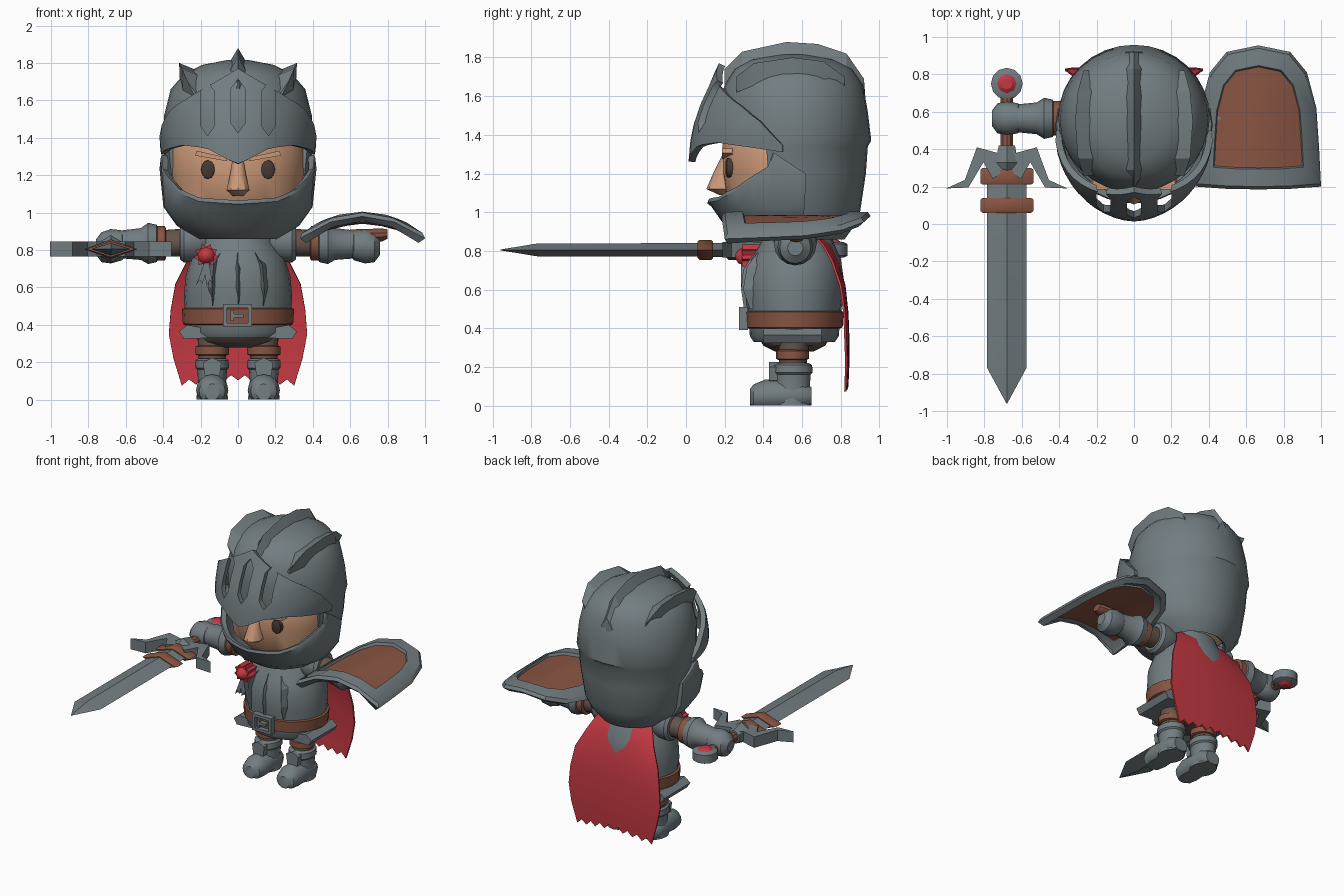
import bpy, bmesh, math
from mathutils import Vector

if "Cube" in bpy.data.objects:
    bpy.data.objects.remove(bpy.data.objects["Cube"])


def material(name, r, g, b):
    m = bpy.data.materials.new(name)
    m.diffuse_color = (r, g, b, 1)
    m.use_nodes = True
    m.node_tree.nodes["Principled BSDF"].inputs["Base Color"].default_value = m.diffuse_color
    return m


STEEL = material("steel_grey", 0.17, 0.205, 0.22)
LEATHER = material("leather_brown", 0.25, 0.09, 0.055)
CLOTH = material("dark_cloth", 0.13, 0.088, 0.068)
SKIN = material("skin", 0.60, 0.32, 0.19)
RED = material("red", 0.55, 0.04, 0.055)
EYE = material("eye_brown", 0.06, 0.04, 0.035)


def build(name, verts, faces, mats, thick=0, cutters=(), rule=None, fix=True, angle=35):
    """Make an object, apply solidify and cuts, then shade it."""
    bm = bmesh.new()
    vs = [bm.verts.new(v) for v in verts]
    for i, f in enumerate(faces):
        face = bm.faces.new([vs[k] for k in f])
        if rule:
            face.material_index = rule(i)
    if fix:
        bmesh.ops.recalc_face_normals(bm, faces=bm.faces)
    me = bpy.data.meshes.new(name)
    bm.to_mesh(me)
    bm.free()
    for m in (mats if isinstance(mats, list) else [mats]):
        me.materials.append(m)
    ob = bpy.data.objects.new(name, me)
    bpy.context.collection.objects.link(ob)
    bpy.ops.object.select_all(action='DESELECT')
    ob.select_set(True)
    bpy.context.view_layer.objects.active = ob
    if thick:
        mod = ob.modifiers.new("thickness", 'SOLIDIFY')
        mod.thickness, mod.offset = thick, -1
        bpy.ops.object.modifier_apply(modifier=mod.name)
    for c in cutters:
        mod = ob.modifiers.new("cut", 'BOOLEAN')
        mod.operation, mod.object = 'DIFFERENCE', c
        bpy.ops.object.modifier_apply(modifier=mod.name)
    bpy.ops.object.shade_smooth_by_angle(angle=math.radians(angle))
    return ob


def place(axis, p, a, b):
    return {'x': (p, a, b), 'y': (a, p, b), 'z': (a, b, p)}[axis]


def loft(name, axis, rings, mat, n=16, floor=None, skip=None, thick=0):
    """Elliptic rings (position, centre a, centre b, radius a, radius b) along an axis."""
    V = []
    for p, ca, cb, ra, rb in rings:
        for k in range(n):
            t = 2 * math.pi * k / n
            v = place(axis, p, ca + ra * math.sin(t), cb + rb * math.cos(t))
            V.append((v[0], v[1], max(v[2], floor)) if floor is not None else v)
    F = [(i * n + k, i * n + (k + 1) % n, (i + 1) * n + (k + 1) % n, (i + 1) * n + k)
         for i in range(len(rings) - 1) for k in range(n)]
    if skip:
        F = [f for f in F if not skip(sum((Vector(V[k]) for k in f), Vector()) / 4)]
    else:
        F.append(tuple(range(n)))
    F.append(tuple(range((len(rings) - 1) * n, len(rings) * n)))
    return build(name, V, F, mat, thick)


def prism(name, axis, pts, lo, hi, mat):
    n = len(pts)
    V = [place(axis, h, *p) for h in (lo, hi) for p in pts]
    F = [tuple(range(n)), tuple(range(n, 2 * n))]
    F += [(k, (k + 1) % n, n + (k + 1) % n, n + k) for k in range(n)]
    return build(name, V, F, mat)


def box(name, x0, x1, y0, y1, z0, z1, mat):
    return prism(name, 'z', [(x0, y0), (x1, y0), (x1, y1), (x0, y1)], z0, z1, mat)


def ridge(name, tips, drop, w, mat):
    """Roof-shaped fin: a tip line over a wider base that narrows at both ends."""
    V, last = [], len(tips) - 1
    for i, t in enumerate(tips):
        t, s = Vector(t), 0.15 if i in (0, last) else 1
        base = t + Vector(drop)
        V += [t, base + Vector(w) * s, base - Vector(w) * s]
    F = [(3 * i + k, 3 * i + (k + 1) % 3, 3 * i + 3 + (k + 1) % 3, 3 * i + 3 + k)
         for i in range(last) for k in range(3)]
    build(name, V, F + [(0, 1, 2), (3 * last, 3 * last + 1, 3 * last + 2)], mat, angle=20)


def grid(name, cols, mat, thick, cutters=()):
    m = len(cols[0])
    V = [p for c in cols for p in c]
    F = [(i * m + j, (i + 1) * m + j, (i + 1) * m + j + 1, i * m + j + 1)
         for i in range(len(cols) - 1) for j in range(m - 1)]
    return build(name, V, F, mat, thick, cutters, fix=False)


def table(x, rows):
    for (a, va), (b, vb) in zip(rows, rows[1:]):
        if x <= b:
            return va + (vb - va) * max(0, (x - a) / (b - a))
    return rows[-1][1]


# Head and face
loft("face", 'z', [(.93, 0, .5, .2, .18), (1.05, 0, .5, .33, .29), (1.2, 0, .5, .36, .31),
                   (1.35, 0, .5, .36, .31), (1.46, 0, .5, .3, .25)], SKIN, 28)
loft("nose", 'z', [(1.09, 0, .2, .03, .03), (1.12, 0, .185, .065, .08), (1.2, 0, .195, .045, .055),
                   (1.29, 0, .21, .03, .025)], SKIN, 10)
for s in (-1, 1):
    loft("eye", 'y', [(.205, s * .16, 1.23, .022, .034), (.212, s * .16, 1.23, .036, .05),
                      (.25, s * .16, 1.23, .038, .052)], EYE, 12)
    prism("brow", 'y', [(s * .06, 1.275), (s * .23, 1.305), (s * .22, 1.33), (s * .06, 1.295)],
          .185, .24, SKIN)

# Helmet bowl, open at the face
bowl = [(.86, .23, .34, .82), (.93, .31, .29, .87), (1.0, .35, .25, .9), (1.2, .385, .2, .93),
        (1.34, .40, .18, .94), (1.37, .405, .18, .958), (1.52, .395, .17, .94), (1.66, .36, .2, .915),
        (1.74, .29, .25, .86), (1.79, .19, .34, .76), (1.815, .06, .49, .62)]
loft("helmet_bowl", 'z', [(z, 0, (a + b) / 2, r, (b - a) / 2) for z, r, a, b in bowl], STEEL, 32,
     skip=lambda c: c.z < 1.36 and c.y < .45, thick=.025)

# Visor with three slots
cutters = []
for x, z in ((-.163, 1.555), (0, 1.57), (.163, 1.555)):
    c = prism("slot_cutter", 'y', [(x, z - .145), (x + .038, z - .09), (x + .038, z + .09),
                                   (x, z + .145), (x - .038, z + .09), (x - .038, z - .09)], -.2, .21, STEEL)
    c.hide_render = True
    c.hide_set(True)
    cutters.append(c)
cols = []
for i in range(-12, 13):
    t = i * 7.5
    a, col = abs(t), []
    lo = table(a, [(0, 1.262), (8, 1.285), (24, 1.345), (45, 1.36), (70, 1.335), (90, 1.31)])
    hi = table(a, [(0, 1.77), (30, 1.66), (60, 1.55), (75, 1.47), (90, 1.345)])
    for j in range(6):
        z = lo + (hi - lo) * j / 5
        ry = table(z, [(1.26, .487), (1.4, .475), (1.52, .445), (1.77, .33)])
        rx = table(z, [(1.26, .405), (1.42, .425), (1.56, .415), (1.77, .34)])
        col.append((rx * math.sin(math.radians(t)), .5 - ry * math.cos(math.radians(t)), z))
    cols.append(col)
grid("visor", cols, STEEL, .035, cutters)

# Jaw guard
cols = []
for t in [-104, -92, -80, -76, -65] + list(range(-50, 51, 10)) + [65, 76, 80, 92, 104]:
    top = table(abs(t), [(0, 1.065), (30, 1.08), (50, 1.13), (76, 1.235), (80, 1.31), (104, 1.2)])
    r = math.radians(t)
    cols.append([(.42 * k * math.sin(r), .52 - .41 * k * math.cos(r), z) for z, k in
                 ((.86, .52), (.93, .78), (1.03, .95), (top - .02, 1.0), (top, .985))])
grid("jaw_guard", cols, STEEL, .035)

# Helmet crests
ridge("centre_crest", [(0, .2, 1.74), (0, .29, 1.83), (0, .52, 1.88), (0, .68, 1.87), (0, .83, 1.82),
                       (0, .92, 1.69), (0, .93, 1.56)], (0, 0, -.11), (.065, 0, 0), STEEL)
for s in (-1, 1):
    ridge("side_crest", [(s * .27, .26, 1.70), (s * .30, .35, 1.77), (s * .315, .55, 1.80),
                         (s * .30, .71, 1.78), (s * .27, .82, 1.70)],
          (-s * .045, 0, -.075), (s * .04, 0, -.04), STEEL)

# Torso, belt and skirt
loft("torso", 'z', [(z, 0, y, rx, ry) for z, y, rx, ry in
                    ((.33, .56, .25, .21), (.36, .56, .28, .23), (.42, .56, .28, .235), (.55, .56, .29, .25),
                     (.66, .56, .28, .255), (.76, .57, .25, .23), (.84, .575, .2, .19), (.9, .575, .18, .17))],
     STEEL, 24)
loft("belt", 'z', [(.4, 0, .56, .285, .24), (.405, 0, .56, .295, .25), (.485, 0, .56, .3, .255),
                   (.49, 0, .56, .285, .24)], LEATHER, 24)
loft("hips", 'z', [(.28, 0, .56, .1, .1), (.31, 0, .56, .19, .16), (.36, 0, .56, .22, .19)], CLOTH, 20)
for s in (-1, 1):
    prism("hip_plate", 'y', [(s * .15, .33), (s * .29, .325), (s * .315, .365), (s * .27, .4), (s * .17, .38)],
          .4, .7, STEEL)
    ridge("chest_ridge", [(s * .135, .33, .5), (s * .14, .295, .6), (s * .13, .315, .72), (s * .09, .37, .79)],
          (0, .05, 0), (.02, 0, 0), STEEL)
ridge("breast_keel", [(0, .3, .5), (0, .285, .6), (0, .295, .7), (0, .35, .79)], (0, .05, 0), (.025, 0, 0), STEEL)
for x0, x1, z0, z1 in ((-.08, .075, .49, .51), (-.08, .075, .39, .41), (-.08, -.058, .39, .51),
                       (.053, .075, .39, .51), (-.04, .03, .44, .458), (-.04, -.022, .42, .48)):
    box("buckle", x0, x1, .275, .32, z0, z1, STEEL)

# Rosette with two tails
star = [(-.17 + r * math.sin(k * math.pi / 9), .77 + r * math.cos(k * math.pi / 9))
        for k in range(18) for r in [.066 if k % 2 else .047]]
prism("rosette", 'y', star, .29, .38, RED)
loft("rosette_centre", 'y', [(.255, -.17, .77, .012, .012), (.27, -.17, .77, .035, .035),
                             (.3, -.17, .77, .05, .05)], RED, 9)
for dx in (-.035, .02):
    prism("rosette_tail", 'y', [(-.18, .73), (-.155, .73), (-.155 + dx, .62), (-.17 + dx, .64), (-.19 + dx, .61)],
          .285, .34, STEEL)

# Cape with a ragged hem
cols = []
for i in range(17):
    u = 1 - i / 8
    hem = .115 - .03 * abs(u) + (.02 if i % 2 else -.012)
    cols.append([(u * w, y - bend * u * u, z) for z, w, y, bend in
                 ((hem, .30, .84, .01), (.22, .345, .845, .01), (.35, .37, .845, .015), (.48, .36, .84, .015),
                  (.62, .335, .825, .02), (.75, .27, .79, .03), (.83, .23, .755, .04), (.89, .18, .7, .04))])
grid("cape", cols, RED, .012)

# Arms and legs
for s in (-1, 1):
    def limb(name, rings, mat):
        loft(name, 'x', [(s * x, .565, z, r, r) for x, z, r in rings], mat, 16)
    limb("pauldron", [(.17, .85, .09), (.21, .85, .112), (.29, .845, .112), (.31, .845, .095)], STEEL)
    limb("sleeve", [(.28, .84, .075), (.42, .835, .07)], CLOTH)
    limb("arm_strap", [(.385, .835, .078), (.39, .835, .092), (.43, .835, .092), (.435, .835, .078)], LEATHER)
    limb("gauntlet", [(.42, .835, .07), (.435, .835, .1), (.48, .835, .11), (.52, .832, .085), (.62, .83, .075)], STEEL)
    limb("hand", [(.59, .825, .045), (.62, .825, .08), (.68, .82, .092), (.73, .815, .08), (.76, .815, .04)], STEEL)

    x = s * .138
    loft("leg", 'z', [(.18, x, .55, .07, .07), (.36, x, .56, .08, .08)], CLOTH, 16)
    loft("knee_strap", 'z', [(.235, x, .55, .075, .07), (.242, x, .55, .09, .085), (.283, x, .55, .09, .085),
                             (.29, x, .55, .075, .07)], LEATHER, 16)
    loft("boot_shaft", 'z', [(0, x, .55, .085, .1), (.1, x, .55, .075, .09), (.16, x, .55, .08, .095),
                             (.17, x, .55, .09, .105), (.21, x, .55, .088, .102), (.22, x, .55, .075, .085)], STEEL)
    loft("boot_foot", 'y', [(.33, x, .04, .04, .045), (.35, x, .045, .07, .065), (.41, x, .05, .086, .085),
                            (.5, x, .05, .08, .085), (.6, x, .05, .085, .07), (.65, x, .045, .055, .05)],
         STEEL, floor=0)
    prism("shin_plate", 'y', [(x - .05, .2), (x, .225), (x + .05, .2), (x + .04, .13), (x, .1), (x - .04, .13)],
          .43, .5, STEEL)

# Shield: nested outlines over an arched surface, brown inside the rim
half = [(0, .955), (.17, .92), (.26, .81), (.31, .62), (.325, .4), (.335, .2), (.17, .188), (0, .185)]
outline = half + [(-x, y) for x, y in half[-2:0:-1]]
n, V = len(outline), []
for k, dz in ((1, -.02), (.96, 0), (.72, .005), (.70, -.015), (.35, -.015), (.02, -.015)):
    for x, y in outline:
        x, y = x * k, .57 + (y - .57) * k
        V.append((.665 + x, y, 1.0 - 1.05 * x * x + dz))
F = [(i * n + (k + 1) % n, i * n + k, (i + 1) * n + k, (i + 1) * n + (k + 1) % n)
     for i in range(5) for k in range(n)] + [tuple(range(6 * n - 1, 5 * n - 1, -1))]
build("shield", V, F, [STEEL, LEATHER], .045, rule=lambda i: int(i >= 3 * n), fix=False)
loft("shield_grip", 'x', [(.6, .57, .88, .05, .03), (.77, .57, .88, .05, .035), (.8, .57, .885, .035, .025)],
     LEATHER, 10)

# Sword
X, Z = -.68, .805
loft("blade", 'y', [(-.96, X, Z, .002, .002), (-.77, X, Z, .105, .033), (.32, X, Z, .105, .036)], STEEL, 4)
for y0, y1 in ((.06, .14), (.21, .30)):
    loft("blade_wrap", 'y', [(y0, X, Z, .13, .042), (y0 + .01, X, Z, .142, .052), (y1 - .01, X, Z, .142, .052),
                             (y1, X, Z, .13, .042)], LEATHER, 4)
guard = [(.05, .38), (.16, .41), (.225, .235), (.325, .19), (.205, .195), (.125, .33), (.075, .24)]
guard = [(X, .42)] + [(X + x, y) for x, y in guard] + [(X, .3)] + [(X - x, y) for x, y in guard[::-1]]
prism("crossguard", 'z', guard, Z - .04, Z + .04, STEEL)
loft("guard_boss", 'y', [(.24, X, Z, .02, .03), (.33, X, Z, .07, .075), (.42, X, Z, .05, .05)], STEEL, 6)
loft("grip", 'y', [(.4, X, Z, .035, .035), (.7, X, Z, .035, .035)], LEATHER, 10)
loft("pommel", 'z', [(Z - .04, X, .75, .065, .065), (Z - .03, X, .75, .085, .085), (Z + .03, X, .75, .085, .085),
                     (Z + .04, X, .75, .065, .065)], STEEL, 12)
loft("pommel_gem", 'z', [(Z - .055, X, .75, .03, .03), (Z - .04, X, .75, .052, .052), (Z + .04, X, .75, .052, .052),
                         (Z + .055, X, .75, .03, .03)], RED, 8)
